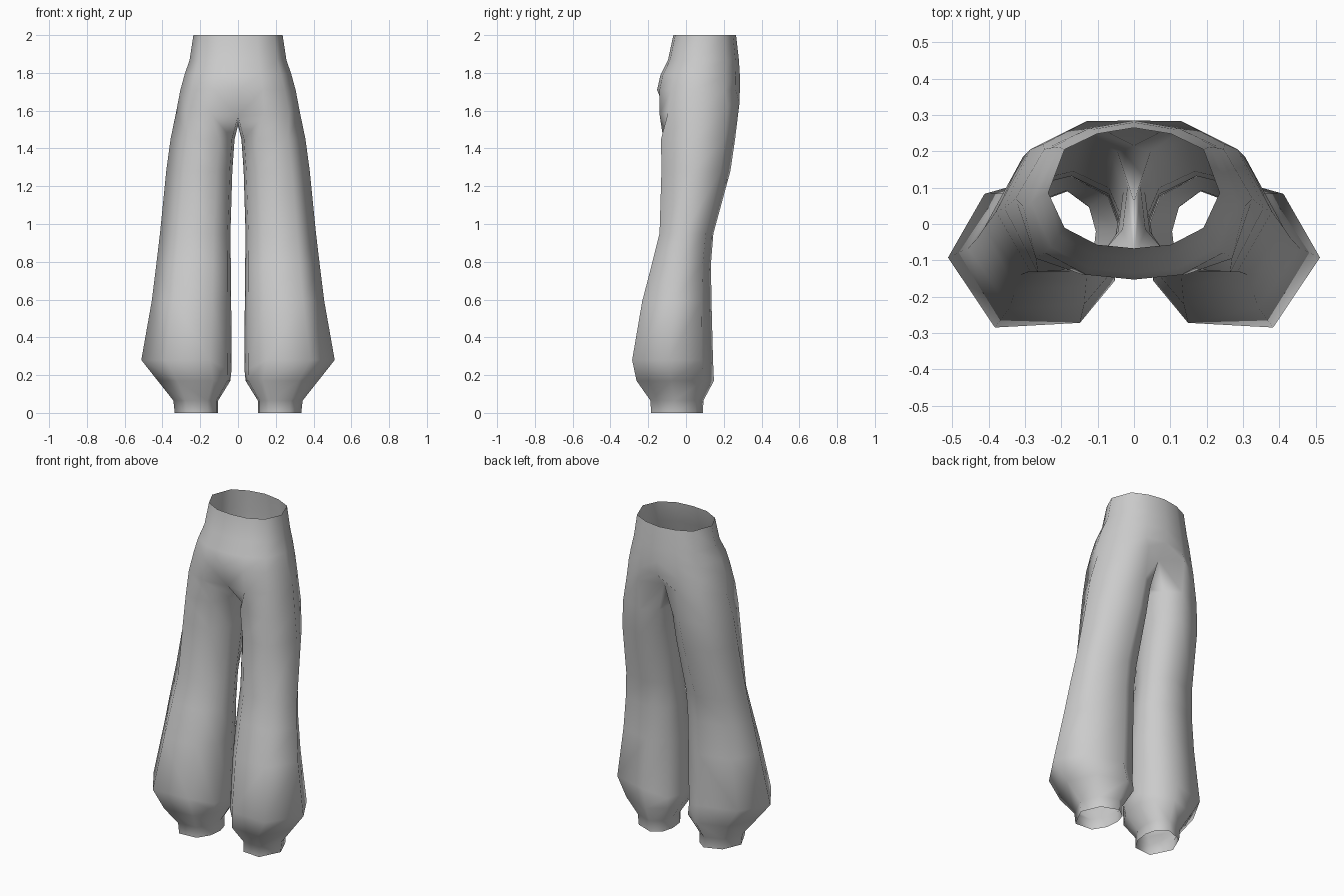
import bpy
import bmesh

if "Cube" in bpy.data.objects:
    bpy.data.objects.remove(bpy.data.objects["Cube"])

cloth = bpy.data.materials.new("grey cloth")
cloth.diffuse_color = (0.6, 0.6, 0.6, 1)
cloth.use_nodes = True
cloth.node_tree.nodes["Principled BSDF"].inputs["Base Color"].default_value = cloth.diffuse_color

# Half cross-sections, running from the back centre round the side to the front
HIP = [(0, 1), (.43, .95), (.81, .82), (1, .46), (.81, .17), (.43, .03), (0, 0)]
LEG = [(.08, .84), (.34, 1), (.79, .86), (1, .45), (.73, 0), (.24, .03), (.04, .3), (0, .6)]


def section(shape, x0, x1, y0, y1, z):
    return [(x0 + u * (x1 - x0), y0 + v * (y1 - y0), z) for u, v in shape]


# Waist and hips: half width, front y, back y, height
hip_rings = [section(HIP, 0, w, f, b, z) for w, f, b, z in [
    (.236, -.067, .265, 2.0),
    (.256, -.095, .28, 1.87),
    (.283, -.135, .285, 1.79),
    (.305, -.153, .285, 1.71),
]]

# Leg opening; the last point is the crotch, on the centre line
opening = [(0, .215, 1.63), (.13, .283, 1.64), (.25, .22, 1.62), (.326, .07, 1.60),
           (.27, -.095, 1.59), (.14, -.14, 1.58), (0, -.10, 1.57), (0, .06, 1.52)]

# Leg: inner x, outer x, front y, back y, height
leg_rings = [section(LEG, *r) for r in [
    (.018, .357, -.132, .26, 1.45),
    (.030, .380, -.130, .235, 1.28),
    (.040, .413, -.140, .145, .95),
    (.038, .432, -.180, .132, .79),
    (.036, .457, -.232, .135, .59),
    (.034, .512, -.285, .143, .28),
    (.040, .425, -.262, .148, .17),
    (.105, .342, -.188, .092, .065),
    (.105, .335, -.185, .09, 0),
]]
# Inner side of the widest ring sits lower than the outer side
leg_rings[5] = [(x, y, z - (.05 if x < .1 else 0)) for x, y, z in leg_rings[5]]

bm = bmesh.new()
rings = [[bm.verts.new(p) for p in r] for r in hip_rings + [opening] + leg_rings]
for i, (a, b) in enumerate(zip(rings, rings[1:])):
    if i < len(hip_rings):                      # open strip, closed by mirroring
        pairs = [(k, k + 1) for k in range(6)]
    else:                                       # closed tube
        pairs = [(k, (k + 1) % 8) for k in range(8)]
    for j, k in pairs:
        bm.faces.new((a[j], a[k], b[k], b[j]))

# Mirror the right half to the left and weld the centre seam
geom = bm.verts[:] + bm.edges[:] + bm.faces[:]
bmesh.ops.mirror(bm, geom=geom, axis='X', merge_dist=.0005)
bmesh.ops.remove_doubles(bm, verts=bm.verts[:], dist=.0005)
bmesh.ops.recalc_face_normals(bm, faces=bm.faces[:])
for f in bm.faces:
    f.smooth = True

mesh = bpy.data.meshes.new("baggy_trousers")
bm.to_mesh(mesh)
bm.free()
mesh.materials.append(cloth)
trousers = bpy.data.objects.new("baggy_trousers", mesh)
bpy.context.collection.objects.link(trousers)
